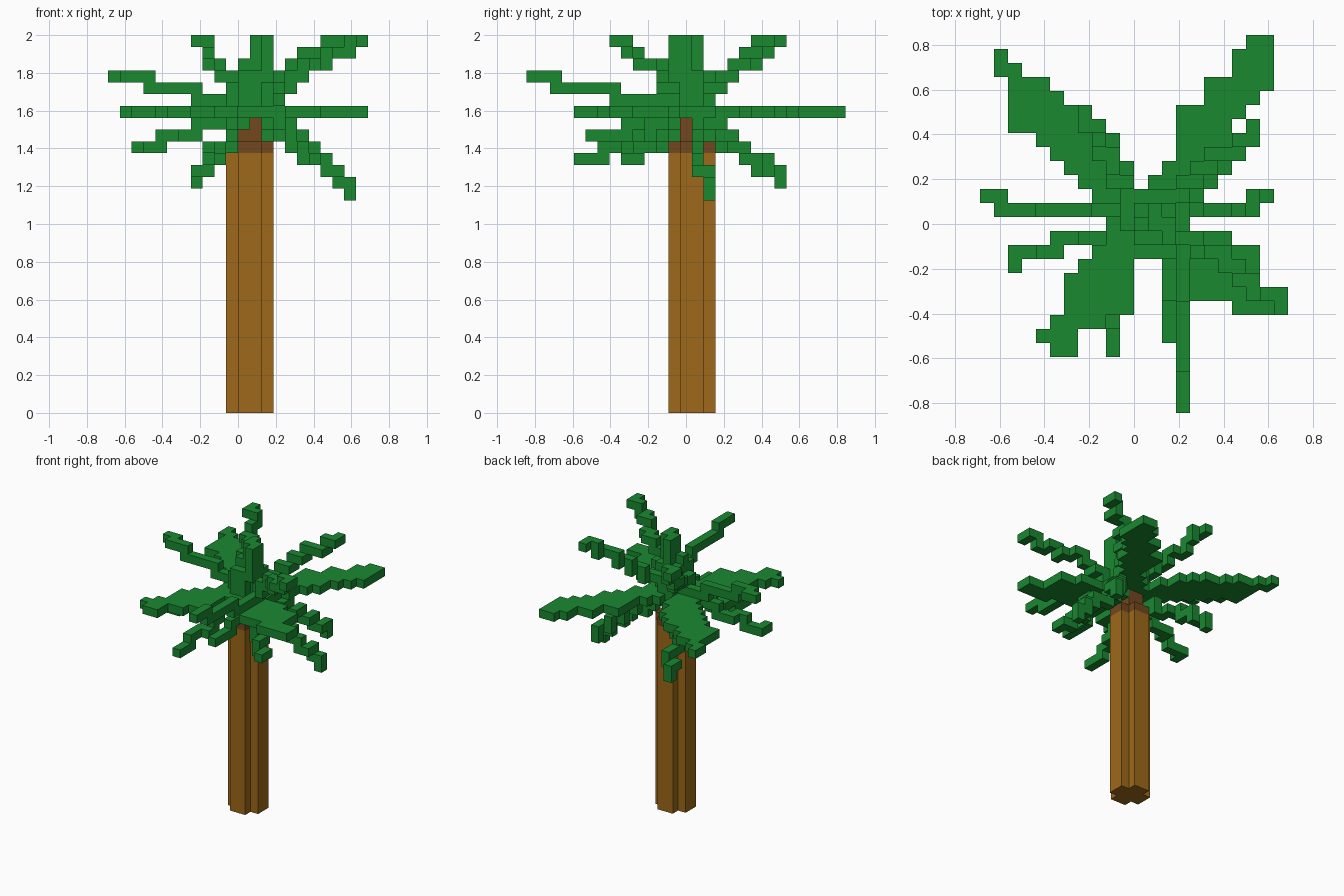
import bpy, bmesh
from mathutils import Vector

cube = bpy.data.objects.get("Cube")
if cube:
    bpy.data.objects.remove(cube, do_unlink=True)

BLOCK = 0.0625
ORIGIN = Vector((-11, -13.5, 0)) * BLOCK
claimed = {}                                # block -> part name
parts = {}                                  # part name -> material


def material(name, rgb):
    mat = bpy.data.materials.new(name)
    mat.use_nodes = True
    mat.diffuse_color = (*rgb, 1)
    shader = mat.node_tree.nodes["Principled BSDF"]
    shader.inputs["Base Color"].default_value = (*rgb, 1)
    return mat


LEAF = material("leaf_green", (0.01, 0.25, 0.03))
BARK = material("bark_brown", (0.34, 0.14, 0.01))
DARK = material("dark_bark", (0.17, 0.065, 0.013))


def claim(name, mat, cells):
    """Give the blocks that are still free to a part."""
    parts[name] = mat
    for cell in cells:
        claimed.setdefault(cell, name)


def box(columns, rows, layers):
    return [(i, j, k) for i in columns for j in rows for k in layers]


def plus(layers):
    """Square column with its four corner blocks left out."""
    return (box(range(11, 13), range(12, 16), layers)
            + box(range(10, 14), range(13, 15), layers))


def join(points):
    """Chain of blocks through the points, joined face to face."""
    cells = [points[0]]
    for goal in points[1:]:
        current = list(cells[-1])
        for axis in range(3):
            while current[axis] != goal[axis]:
                current[axis] += 1 if goal[axis] > current[axis] else -1
                cells.append(tuple(current))
    return cells


def frond(name, start, tip, *hook, bend=1):
    """Narrow frond from start to tip, then along the hook points;
    bend shapes how it climbs or droops."""
    start, tip = Vector(start), Vector(tip)
    steps = round(max(abs(tip.x - start.x), abs(tip.y - start.y)))
    points = []
    for s in range(steps + 1):
        t = s / steps
        p = start.lerp(tip, t)
        p.z = start.z + (tip.z - start.z) * t ** bend
        points.append(tuple(round(c) for c in p))
    claim(name, LEAF, join(points + list(hook)))


def flat_frond(name, *spans):
    """Broad one-block-thick frond, tapering between (row, left, right) spans."""
    cells = []
    for (row, left, right), (row_b, left_b, right_b) in zip(spans, spans[1:]):
        for j in range(row, row_b - 1, -1):
            t = (row - j) / (row - row_b)
            first = int(left + (left_b - left) * t)
            last = round(right + (right_b - right) * t)
            cells += [(i, j, 25) for i in range(first, last + 1)]
    claim(name, LEAF, cells)


def build(name, mat):
    """Mesh the outward faces of a part's blocks."""
    bm = bmesh.new()
    for cell in [c for c, owner in claimed.items() if owner == name]:
        centre = ORIGIN + (Vector(cell) + Vector((0.5, 0.5, 0.5))) * BLOCK
        for axis in range(3):
            for sign in (-1, 1):
                neighbour = list(cell)
                neighbour[axis] += sign
                if tuple(neighbour) in claimed:
                    continue
                normal, side = Vector(), Vector()
                normal[axis], side[(axis + 1) % 3] = sign, 1
                up = normal.cross(side)
                corners = (-side - up, side - up, side + up, up - side)
                bm.faces.new([bm.verts.new(centre + (normal + c) * BLOCK / 2)
                              for c in corners])
    bmesh.ops.remove_doubles(bm, verts=bm.verts, dist=BLOCK / 100)
    bmesh.ops.dissolve_limit(bm, angle_limit=0.01, verts=bm.verts, edges=bm.edges)
    mesh = bpy.data.meshes.new(name)
    bm.to_mesh(mesh)
    bm.free()
    mesh.materials.append(mat)
    bpy.context.collection.objects.link(bpy.data.objects.new(name, mesh))


# Trunk with its darker top
claim("trunk", BARK, plus(range(22)))
claim("trunk_top", DARK, plus([22]) + box(range(11, 13), range(13, 15), (23, 24)))

# Crown centre with its upright shoot
claim("crown", LEAF, box(range(9, 15), range(11, 16), [25]) + plus((26, 27))
      + box(range(11, 14), range(12, 15), [28]) + box([11], [13], [29])
      + box([11], [12], [24]))
claim("centre_shoot", LEAF, box([12], (13, 14), range(28, 32))
      + box([13], (12, 13), range(28, 32)))

# Broad flat fronds on the four diagonals
flat_frond("flat_frond_back_left", (26, 19, 20), (24, 18, 20), (23, 16, 20),
           (22, 16, 19), (21, 14, 18), (18, 14, 16), (15, 11, 14))
flat_frond("flat_frond_back_right",
           (25, 1, 1), (23, 2, 4), (20, 2, 8), (19, 4, 9), (15, 8, 10))
flat_frond("flat_frond_front_left",
           (12, 13, 17), (11, 15, 19), (9, 15, 19), (8, 15, 21), (7, 18, 21))
flat_frond("flat_frond_front_right",
           (12, 9, 11), (10, 7, 10), (7, 6, 10), (5, 4, 6), (4, 5, 6))

# Narrow rising fronds
frond("rising_frond_back_right", (10.4, 15, 27), (7, 21, 31), bend=0.7)
frond("rising_frond_back_left", (13, 15, 27), (19, 20, 31), bend=0.65)
frond("rising_frond_front_left", (14, 12, 27), (21, 7, 31), bend=0.7)

# Narrow, nearly level fronds
frond("level_frond_right", (10, 14, 26), (1, 14, 28), (1, 15, 28), (0, 15, 28))
frond("level_frond_front", (14, 12, 26), (14, 0, 28), bend=1.3)

# Narrow drooping fronds
frond("drooping_frond_right", (10, 12, 24), (2, 11, 22), (2, 10, 22))
frond("drooping_frond_front_right", (10, 11, 24), (9, 4, 20.6), bend=0.65)
frond("drooping_frond_front", (13, 11, 24), (13, 5, 23), bend=0.9)
frond("drooping_frond_left", (13, 14, 24), (18, 14, 20),
      (19, 15, 20), (19, 15, 19), (20, 15, 18))
frond("drooping_frond_back_left", (14, 15, 24), (18, 19, 20))
frond("drooping_frond_back_right", (10, 15, 23), (7, 21, 20), (7, 21, 19), bend=0.8)
frond("drooping_frond_front_left", (14, 11, 24), (17, 8, 20.6), bend=0.7)

for name, mat in parts.items():
    build(name, mat)
